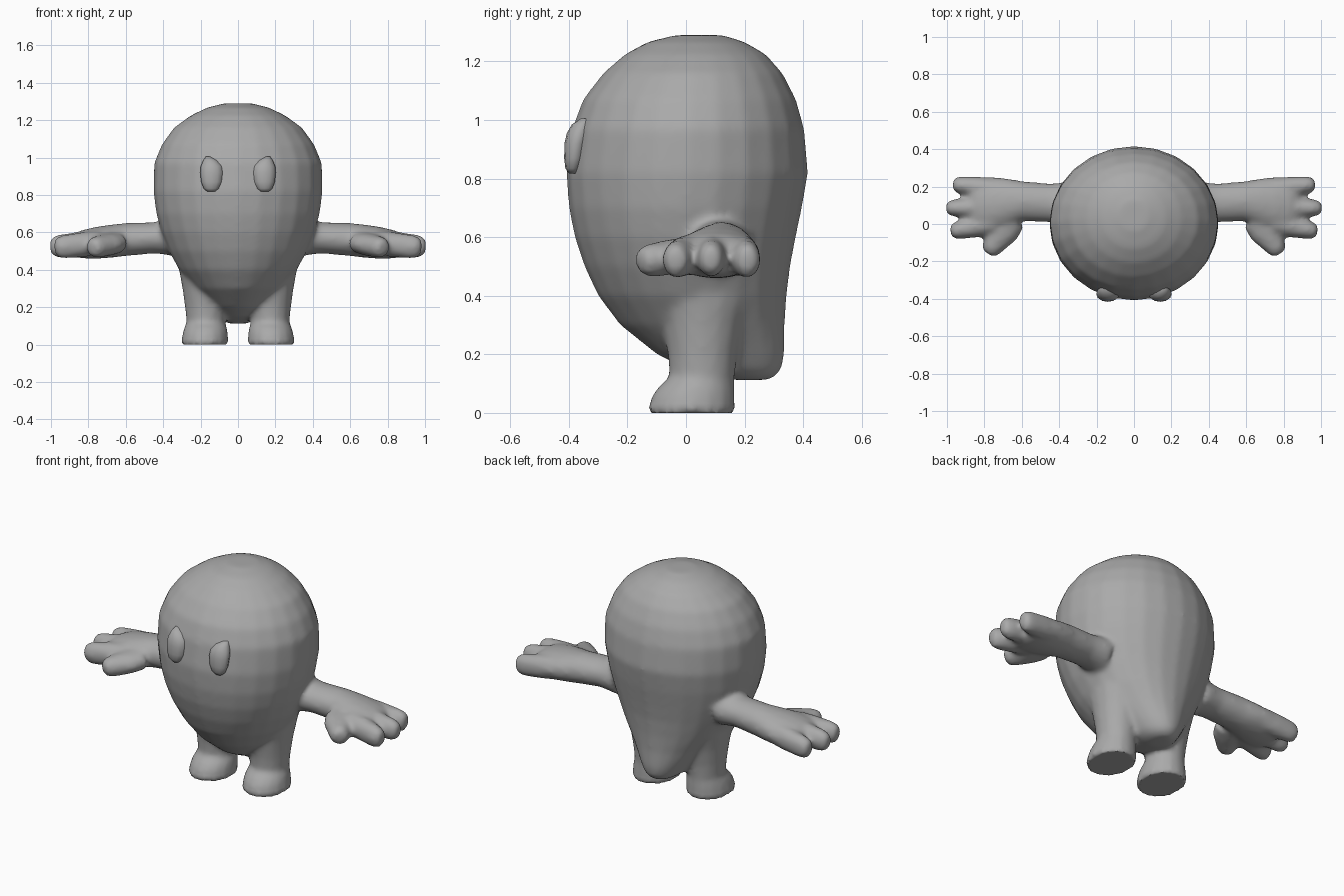
import bpy, bmesh, math
from mathutils import Vector

grey = bpy.data.materials.new("plain grey")
grey.diffuse_color = (0.4, 0.4, 0.4, 1)


def loft(bm, rings, sides, mirror=False):
    """Skin closed ellipses given as (centre, u half-axis, v half-axis)."""
    for flip in ((1, -1) if mirror else (1,)):
        loops, faces = [], []
        for c, u, v in rings:
            loops.append([])
            for i in range(sides):
                a = 2 * math.pi * i / sides
                p = Vector(c) + Vector(u) * math.cos(a) + Vector(v) * math.sin(a)
                loops[-1].append(bm.verts.new((p.x * flip, p.y, p.z)))
        for lo, hi in zip(loops, loops[1:]):
            for i in range(sides):
                j = (i + 1) % sides
                faces.append(bm.faces.new((lo[i], lo[j], hi[j], hi[i])))
        faces += [bm.faces.new(loops[0][::-1]), bm.faces.new(loops[-1])]
        bmesh.ops.recalc_face_normals(bm, faces=faces)


def make_object(name, bm):
    mesh = bpy.data.meshes.new(name)
    bm.to_mesh(mesh)
    bm.free()
    mesh.materials.append(grey)
    obj = bpy.data.objects.new(name, mesh)
    bpy.context.collection.objects.link(obj)
    return obj


def shade(obj):
    bpy.ops.object.select_all(action='DESELECT')
    obj.select_set(True)
    bpy.context.view_layer.objects.active = obj
    bpy.ops.object.shade_smooth_by_angle(angle=math.radians(60))


def level(z, half_x, front, back, x=0):
    """Horizontal ring between a front and a back y."""
    return (x, (front + back) / 2, z), (half_x, 0, 0), (0, (back - front) / 2, 0)


skin = bmesh.new()

# Egg-shaped body narrowing to a low tail at the back
loft(skin, [level(*r) for r in (
    (0.112, 0.04, 0.16, 0.275), (0.122, 0.075, 0.11, 0.305), (0.15, 0.115, 0.00, 0.327),
    (0.20, 0.158, -0.10, 0.337), (0.30, 0.24, -0.225, 0.337), (0.40, 0.315, -0.30, 0.344),
    (0.50, 0.37, -0.347, 0.356), (0.60, 0.41, -0.38, 0.375), (0.70, 0.437, -0.40, 0.396),
    (0.82, 0.453, -0.409, 0.417), (0.97, 0.449, -0.389, 0.404), (1.07, 0.408, -0.352, 0.376),
    (1.16, 0.343, -0.283, 0.33), (1.225, 0.253, -0.208, 0.272), (1.267, 0.167, -0.13, 0.20),
    (1.29, 0.075, -0.035, 0.125))], 24)

# Legs, flaring upward into the body
loft(skin, [level(*r) for r in (
    (0.06, 0.10, -0.05, 0.162, 0.172), (0.12, 0.104, -0.057, 0.167, 0.172),
    (0.20, 0.112, -0.063, 0.175, 0.172), (0.30, 0.126, -0.08, 0.195, 0.172),
    (0.40, 0.138, -0.11, 0.225, 0.178), (0.50, 0.13, -0.13, 0.24, 0.195))], 16, True)

# Feet with flat soles and toes reaching forward
loft(skin, [level(*r) for r in (
    (0.0, 0.122, -0.125, 0.164, 0.177), (0.02, 0.126, -0.129, 0.168, 0.177),
    (0.06, 0.122, -0.117, 0.168, 0.175), (0.095, 0.114, -0.09, 0.167, 0.173),
    (0.125, 0.10, -0.05, 0.162, 0.172))], 16, True)

# Arms widening into flat palms: x, y centre, z centre, half depth, half height
loft(skin, [((x, y, z), (0, hy, 0), (0, 0, hz)) for x, y, z, hy, hz in (
    (0.34, 0.11, 0.573, 0.118, 0.10), (0.40, 0.112, 0.572, 0.109, 0.09),
    (0.45, 0.113, 0.571, 0.104, 0.084), (0.60, 0.122, 0.562, 0.108, 0.089),
    (0.68, 0.113, 0.553, 0.132, 0.089), (0.76, 0.103, 0.544, 0.15, 0.086),
    (0.84, 0.098, 0.536, 0.148, 0.075), (0.88, 0.095, 0.53, 0.12, 0.055))], 16, True)

# Stubby tapered digits: start, tip, half width, half height, widening at the root
digits = (
    ((0.74, 0.19, 0.545), (0.968, 0.212, 0.517), 0.047, 0.063, 1.1),   # back finger
    ((0.74, 0.09, 0.55), (1.004, 0.085, 0.52), 0.047, 0.063, 1.1),     # middle finger
    ((0.74, 0.01, 0.545), (0.98, -0.042, 0.517), 0.049, 0.063, 1.2),   # front finger
    ((0.66, 0.03, 0.545), (0.78, -0.158, 0.515), 0.056, 0.057, 1.5),   # thumb
)
for start, end, wide, tall, root in digits:
    start, end = Vector(start), Vector(end)
    side = Vector((0, 0, 1)).cross(end - start).normalized()
    up = (end - start).cross(side).normalized()
    loft(skin, [(start.lerp(end, t), side * wide * s * w, up * tall * s) for t, s, w in (
        (0, 1.05, root), (0.35, 1.08, root), (0.6, 1.05, (root + 1) / 2),
        (0.82, 1.02, 1), (0.94, 0.86, 1), (1, 0.55, 1))], 12, True)

# Fuse body and limbs into one skin, then soften the joins above the soles
body = make_object("body", skin)
fuse = body.modifiers.new("fuse", 'REMESH')
fuse.mode = 'VOXEL'
fuse.voxel_size = 0.013
fused = bpy.data.meshes.new_from_object(body.evaluated_get(bpy.context.evaluated_depsgraph_get()))
body.modifiers.clear()
bm = bmesh.new()
bm.from_mesh(fused)
for _ in range(6):
    bmesh.ops.smooth_vert(bm, verts=[v for v in bm.verts if v.co.z > 0.03], factor=0.5,
                          use_axis_x=True, use_axis_y=True, use_axis_z=True)
bm.to_mesh(body.data)
bm.free()
shade(body)

# Raised egg-shaped eyes with a narrow top
eyes = bmesh.new()
loft(eyes, [level(*r) for r in (
    (0.818, 0.022, -0.40, -0.37, 0.142), (0.835, 0.042, -0.412, -0.36, 0.142),
    (0.87, 0.057, -0.416, -0.345, 0.14), (0.92, 0.062, -0.415, -0.335, 0.14),
    (0.955, 0.058, -0.407, -0.325, 0.141), (0.985, 0.038, -0.39, -0.32, 0.148),
    (1.005, 0.013, -0.36, -0.32, 0.16))], 12, True)
shade(make_object("eyes", eyes))
